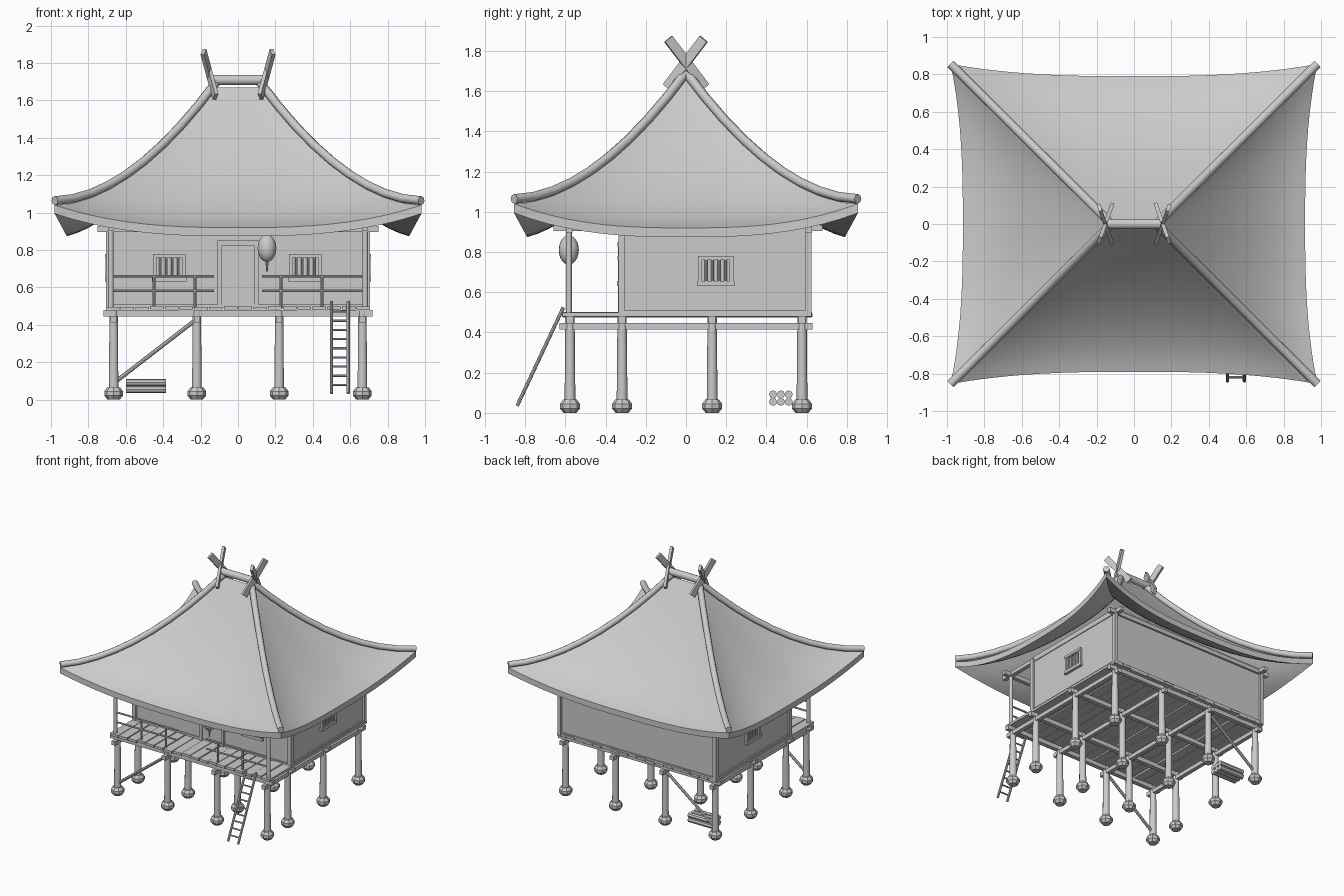
import bpy, bmesh, math, random
from mathutils import Vector, Matrix

if "Cube" in bpy.data.objects:
    bpy.data.objects.remove(bpy.data.objects["Cube"])

random.seed(4)


def add(name, bm, smooth=False):
    bmesh.ops.recalc_face_normals(bm, faces=bm.faces)
    me = bpy.data.meshes.new(name)
    bm.to_mesh(me)
    bm.free()
    ob = bpy.data.objects.new(name, me)
    bpy.context.collection.objects.link(ob)
    if smooth:
        bpy.ops.object.select_all(action='DESELECT')
        ob.select_set(True)
        bpy.context.view_layer.objects.active = ob
        bpy.ops.object.shade_smooth_by_angle(angle=math.radians(40))
    return ob


def box(name, x0, x1, y0, y1, z0, z1):
    bm = bmesh.new()
    m = Matrix.Translation(((x0 + x1) / 2, (y0 + y1) / 2, (z0 + z1) / 2))
    bmesh.ops.create_cube(bm, size=1, matrix=m @ Matrix.Diagonal((x1 - x0, y1 - y0, z1 - z0, 1)))
    return add(name, bm)


def between(p, q):
    p, q = Vector(p), Vector(q)
    d = q - p
    return Matrix.Translation((p + q) / 2) @ d.to_track_quat('Z', 'X').to_matrix().to_4x4(), d.length


def beam(name, p, q, tall, wide):
    m, l = between(p, q)
    bm = bmesh.new()
    bmesh.ops.create_cube(bm, size=1, matrix=m @ Matrix.Diagonal((tall, wide, l, 1)))
    return add(name, bm)


def rod(name, p, q, r, r2=None, n=10):
    m, l = between(p, q)
    bm = bmesh.new()
    bmesh.ops.create_cone(bm, cap_ends=True, segments=n, radius1=r, radius2=r2 or r, depth=l, matrix=m)
    return add(name, bm, n > 6)


def lathe(name, profile, loc, n=8, smooth=False):
    bm = bmesh.new()
    rings = [[bm.verts.new((loc[0] + r * math.cos(2 * math.pi * i / n),
                            loc[1] + r * math.sin(2 * math.pi * i / n), loc[2] + z))
              for i in range(n)] for r, z in profile]
    for a, b in zip(rings, rings[1:]):
        for i in range(n):
            bm.faces.new((a[i], a[(i + 1) % n], b[(i + 1) % n], b[i]))
    bm.faces.new(rings[0])
    bm.faces.new(rings[-1])
    return add(name, bm, smooth)


# Roof: four curved panels that sag between the hips
def hip(t):
    return 0.12 + 0.86 * t, 0.855 * t, 1.04 + 0.63 * (1 - t) ** 1.85


def roof_point(side, u, t):
    hx, hy, hz = hip(t)
    sag = (1 - abs(u) ** 2.7) * t ** 1.5
    z = hz - 0.12 * sag
    if side % 2 == 0:
        s = 1 if side == 0 else -1
        return Vector((u * hx * -s, s * (hy - 0.065 * sag), z))
    s = 1 if side == 1 else -1
    return Vector((s * (hx - 0.065 * sag), u * hy * s, z))


bm = bmesh.new()
NU, NT = 20, 14
drop = Vector((0, 0, -0.046))
for side in range(4):
    for off in (Vector(), drop):
        g = [[bm.verts.new(roof_point(side, 2 * i / NU - 1, j / NT) + off)
              for i in range(NU + 1)] for j in range(NT + 1)]
        for j in range(NT):
            for i in range(NU):
                if side % 2 and j == 0:
                    if i == 0:
                        continue
                bm.faces.new((g[j][i], g[j][i + 1], g[j + 1][i + 1], g[j + 1][i]))
        if off.length == 0:
            top = g[-1]
    for i in range(NU):
        bm.faces.new((top[i], top[i + 1], g[-1][i + 1], g[-1][i]))
bmesh.ops.remove_doubles(bm, verts=bm.verts, dist=0.0005)
add("roof", bm, True)

# Ridge and hip poles
rod("ridge_pole", (-0.15, 0, 1.71), (0.15, 0, 1.71), 0.028, n=14)
for sx in (-1, 1):
    for sy in (-1, 1):
        cu = bpy.data.curves.new("hip_pole", 'CURVE')
        cu.dimensions = '3D'
        cu.bevel_depth = 0.024
        cu.bevel_resolution = 2
        cu.use_fill_caps = True
        sp = cu.splines.new('POLY')
        sp.points.add(9)
        for k, p in enumerate(sp.points):
            x, y, z = hip(k / 9)
            p.co = (sx * x, sy * y, z + 0.024, 1)
        ob = bpy.data.objects.new("hip_pole", cu)
        bpy.context.collection.objects.link(ob)
        bpy.ops.object.select_all(action='DESELECT')
        ob.select_set(True)
        bpy.context.view_layer.objects.active = ob
        bpy.ops.object.convert(target='MESH')
        # Crossed boards at the ridge ends
        beam("crossed_board", (sx * 0.185, sy * 0.088, 1.86), (sx * 0.12, -sy * 0.095, 1.62), 0.048, 0.02)

# Stilts with foot stones
XS, YS = (-0.665, -0.22, 0.22, 0.665), (-0.577, -0.318, 0.13, 0.577)
for x in XS:
    for y in YS:
        rod("stilt", (x, y, 0.05), (x, y, 0.475), 0.027, 0.023)
        lathe("foot_stone", [(0.032, 0), (0.05, 0.022), (0.05, 0.045), (0.034, 0.066)], (x, y, 0))

# Floor frame, braces and planks
for y in YS:
    box("floor_beam", -0.72, 0.72, y - 0.017, y + 0.017, 0.445, 0.479)
for x in XS:
    box("floor_joist", x - 0.016, x + 0.016, -0.63, 0.63, 0.414, 0.446)
for y in (YS[0], YS[3]):
    rod("brace", (-0.65, y, 0.10), (-0.235, y, 0.42), 0.011, n=8)
N = 18
for i in range(N):
    x = -0.71 + 1.42 * i / N
    dz, dy = random.uniform(-0.004, 0.006), random.uniform(-0.008, 0.008)
    box("floor_plank", x + 0.003, x + 1.42 / N - 0.003, -0.61 + dy, 0.625 + dy / 2, 0.478 + dz, 0.497 + dz)

# Walls with corner posts and sills
WX, Y0, Y1 = 0.69, -0.32, 0.61
box("walls", -WX, WX, Y0, Y1, 0.49, 0.95)
for x in (-WX, WX):
    for y in (Y0, Y1):
        box("corner_post", x - 0.015, x + 0.015, y - 0.015, y + 0.015, 0.485, 0.93)
    box("side_sill", x - 0.01, x + 0.01, Y0, Y1, 0.488, 0.51)
for y in (Y0, Y1):
    box("long_sill", -WX, WX, y - 0.01, y + 0.01, 0.488, 0.51)

# Wall plates and porch posts
for y in (-0.58, Y1):
    box("long_plate", -0.75, 0.75, y - 0.016, y + 0.016, 0.898, 0.93)
for x in (-0.68, 0.68):
    box("side_plate", x - 0.016, x + 0.016, -0.66, 0.68, 0.905, 0.935)
    rod("porch_post", (x, -0.583, 0.48), (x, -0.583, 0.91), 0.015)


# Framed openings on the walls, laid out in wall coordinates
def on_wall(name, wall, a0, a1, z0, z1, d):
    if wall == 'front':
        box(name, a0, a1, Y0 - d, Y0 + 0.005, z0, z1)
    else:
        s = 1 if wall == 'right' else -1
        x = sorted((s * (WX - 0.005), s * (WX + d)))
        box(name, x[0], x[1], a0, a1, z0, z1)


def frame(name, wall, a, w, z0, z1, f):
    for s in (-1, 1):
        e = a + s * (w / 2 - f / 2)
        on_wall(name + "_jamb", wall, e - f / 2, e + f / 2, z0, z1, 0.018)
    on_wall(name + "_lintel", wall, a - w / 2, a + w / 2, z1 - f, z1, 0.021)


for wall, a in (('front', -0.367), ('front', 0.36), ('right', 0.148), ('left', 0.148)):
    frame("window", wall, a, 0.175, 0.635, 0.78, 0.02)
    on_wall("window_sill", wall, a - 0.0925, a + 0.0925, 0.632, 0.655, 0.022)
    for k in range(4):
        b = a + (k - 1.5) * 0.032
        if wall == 'front':
            p = (b, Y0 - 0.012)
        else:
            p = ((WX + 0.012) * (1 if wall == 'right' else -1), b)
        rod("window_bar", (*p, 0.645), (*p, 0.77), 0.007, n=8)
frame("door", 'front', 0, 0.22, 0.49, 0.85, 0.025)
on_wall("door_panel", 'front', -0.085, 0.085, 0.495, 0.826, 0.008)

# Porch railings either side of the door
for s in (-1, 1):
    for z in (0.66, 0.582):
        rod("rail", (s * 0.128, -0.583, z), (s * 0.68, -0.583, z), 0.007, n=8)
    for x in (0.23, 0.45):
        rod("rail_post", (s * x, -0.583, 0.49), (s * x, -0.583, 0.66), 0.008, n=8)

# Hanging lantern
L = (0.155, -0.583, 0.81)
arc = [(0.05 * math.cos(a), 0.073 * math.sin(a)) for a in [math.radians(-78 + 15.6 * k) for k in range(11)]]
lathe("lantern", arc, L, 16, True)
rod("lantern_cord", (L[0], L[1], 0.87), (L[0], L[1], 0.91), 0.004, n=6)
rod("lantern_tassel", (L[0], L[1], 0.685), (L[0], L[1], 0.745), 0.004, 0.009, n=8)

# Ladder
foot, head = Vector((0, -0.84, 0.035)), Vector((0, -0.61, 0.525))
for x in (0.5, 0.59):
    rod("ladder_rail", foot + Vector((x, 0, 0)), head + Vector((x, 0, 0)), 0.009, n=8)
for k in range(9):
    p = foot.lerp(head, 0.09 + k * 0.1)
    rod("ladder_rung", p + Vector((0.5, 0, 0)), p + Vector((0.59, 0, 0)), 0.006, n=8)

# Stacked logs under the floor
for k in range(3):
    for z in (0.055, 0.092):
        y = 0.433 + k * 0.039
        rod("log", (-0.6, y, z), (-0.385, y, z), 0.02, n=8)
